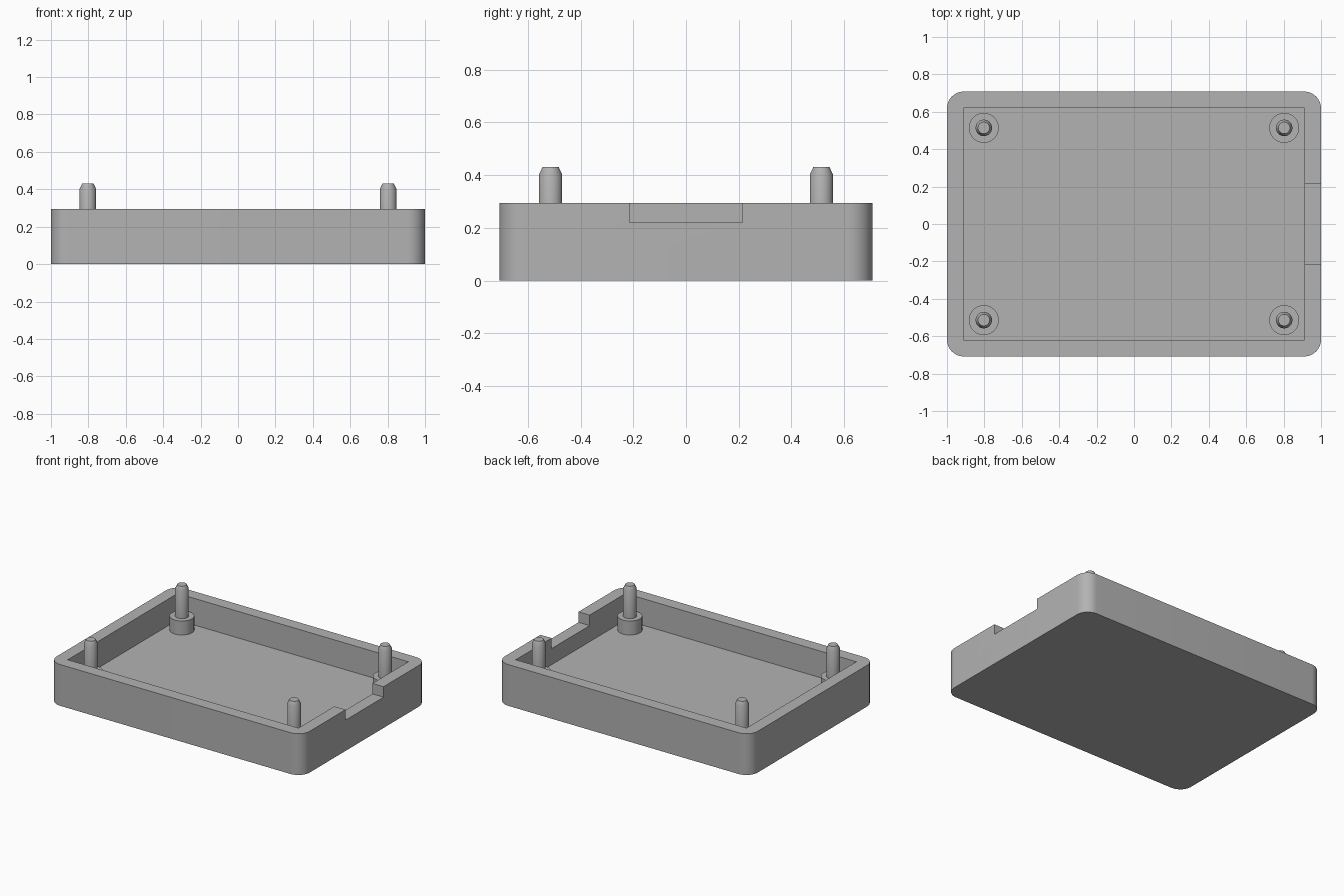
import bpy, bmesh, math
from mathutils import Vector

HALF_X, HALF_Y, HEIGHT = 1.0, 0.708, 0.295
WALL, FLOOR, CORNER = 0.088, 0.105, 0.09

cube = bpy.data.objects.get("Cube")
if cube:
    bpy.data.objects.remove(cube, do_unlink=True)

# Material
grey = bpy.data.materials.new("plain grey")
grey.use_nodes = True
colour = (0.45, 0.45, 0.45, 1)
grey.diffuse_color = colour
grey.node_tree.nodes["Principled BSDF"].inputs["Base Color"].default_value = colour


def make_object(name, bm):
    mesh = bpy.data.meshes.new(name)
    bmesh.ops.recalc_face_normals(bm, faces=bm.faces)
    bm.to_mesh(mesh)
    bm.free()
    mesh.materials.append(grey)
    obj = bpy.data.objects.new(name, mesh)
    bpy.context.collection.objects.link(obj)
    return obj


def box(name, low, high, corner=0):
    """Box between two corners, with optionally rounded upright edges."""
    bm = bmesh.new()
    bmesh.ops.create_cube(bm, size=1)
    low, high = Vector(low), Vector(high)
    for v in bm.verts:
        v.co = (low + high) / 2 + v.co * (high - low)
    if corner:
        upright = [e for e in bm.edges
                   if abs(e.verts[0].co.z - e.verts[1].co.z) > 0.01]
        bmesh.ops.bevel(bm, geom=upright, offset=corner, segments=12,
                        profile=0.5, affect='EDGES')
    return make_object(name, bm)


def shade(obj):
    bpy.ops.object.select_all(action='DESELECT')
    obj.select_set(True)
    bpy.context.view_layer.objects.active = obj
    bpy.ops.object.shade_smooth_by_angle(angle=math.radians(30))


def cut(obj, cutter):
    mod = obj.modifiers.new("cut", 'BOOLEAN')
    mod.operation = 'DIFFERENCE'
    mod.solver = 'EXACT'
    mod.object = cutter
    bpy.context.view_layer.objects.active = obj
    bpy.ops.object.modifier_apply(modifier=mod.name)
    bpy.data.objects.remove(cutter, do_unlink=True)


# Tray: rounded block with a square-cornered cavity and a notch in one end wall
tray = box("tray", (-HALF_X, -HALF_Y, 0), (HALF_X, HALF_Y, HEIGHT), CORNER)
in_x, in_y = HALF_X - WALL, HALF_Y - WALL
cut(tray, box("cavity_cutter", (-in_x, -in_y, FLOOR), (in_x, in_y, 1)))
cut(tray, box("notch_cutter", (in_x - 0.1, -0.215, 0.22), (1.2, 0.215, 1)))
shade(tray)

# Corner posts: wide standoff carrying a chamfered pin, turned from one profile
POST = [(0, FLOOR - 0.02), (0.08, FLOOR - 0.02), (0.08, 0.205), (0.044, 0.205),
        (0.044, 0.402), (0.031, 0.43), (0, 0.43)]


def post(name, x, y):
    bm = bmesh.new()
    verts = [bm.verts.new((r, 0, z)) for r, z in POST]
    edges = [bm.edges.new(pair) for pair in zip(verts, verts[1:])]
    bmesh.ops.spin(bm, geom=verts + edges, cent=(0, 0, 0), axis=(0, 0, 1),
                   angle=math.tau, steps=40)
    bmesh.ops.remove_doubles(bm, verts=bm.verts, dist=0.0005)
    obj = make_object(name, bm)
    obj.location = (x, y, 0)
    shade(obj)


for side, x in (("right", -0.803), ("left", 0.803)):
    for end, y in (("front", -0.514), ("back", 0.514)):
        post(f"{end}_{side}_post", x, y)
